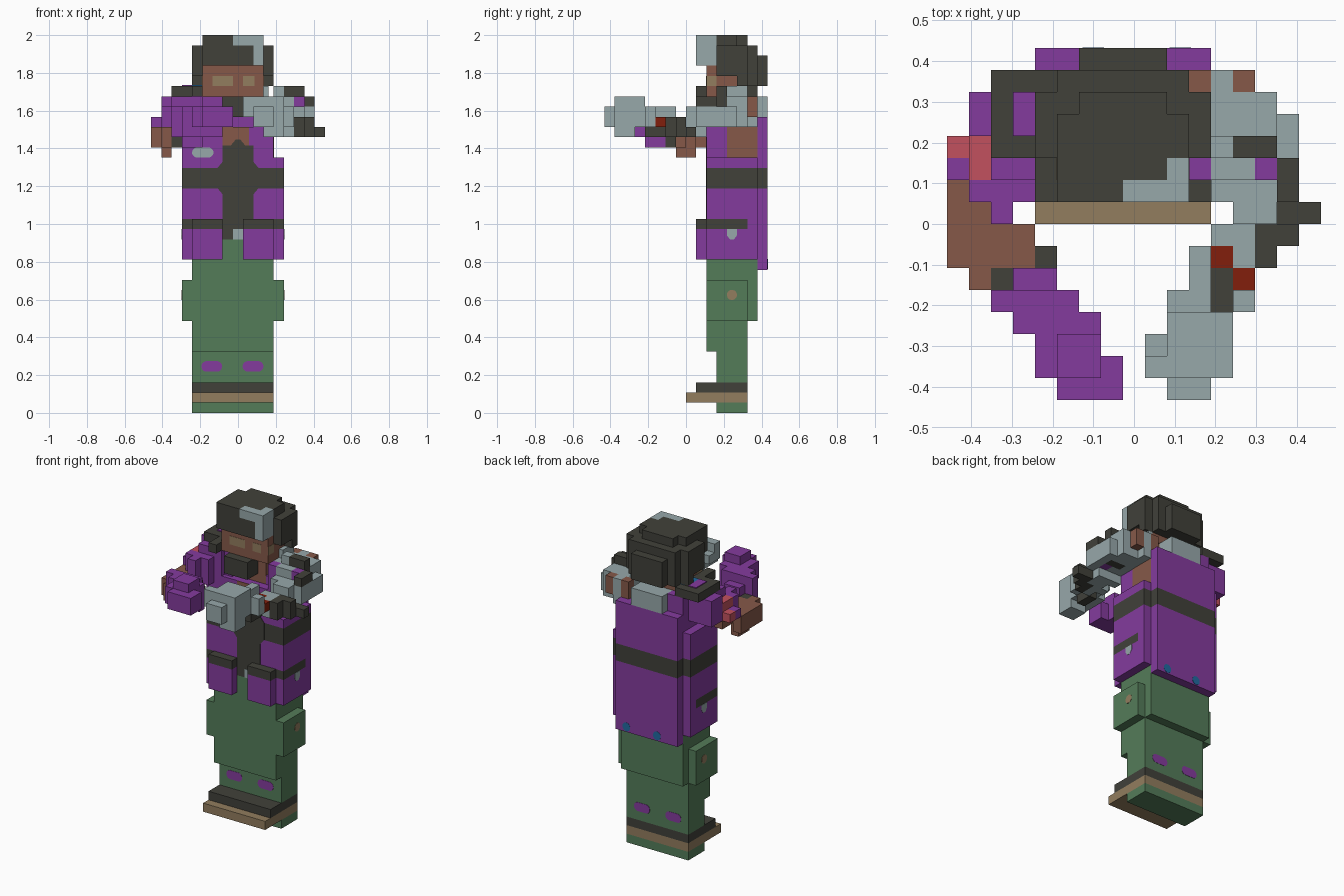
import bpy, bmesh, math

cube = bpy.data.objects.get("Cube")
if cube:
    bpy.data.objects.remove(cube, do_unlink=True)

V = 2 / 37  # size of one block


def pos(i, j, k):
    return ((i - 8.5) * V, (j - 8) * V, k * V)


# Flat colours
def lin(c):
    c /= 255
    return c / 12.92 if c <= 0.04045 else ((c + 0.055) / 1.055) ** 2.4


MATS = {}
for name, rgb in dict(purple=(132, 59, 158), charcoal=(65, 65, 58), green=(84, 124, 89),
                      steel=(151, 168, 170), skin=(134, 89, 73), tan=(146, 125, 94),
                      rose=(194, 81, 94), rust=(130, 30, 12), teal=(32, 106, 160)).items():
    m = bpy.data.materials.new(name)
    col = (*[lin(c) for c in rgb], 1)
    m.diffuse_color = col
    m.use_nodes = True
    m.node_tree.nodes["Principled BSDF"].inputs["Base Color"].default_value = col
    MATS[name] = m


def finish(name, bm, colours):
    bmesh.ops.recalc_face_normals(bm, faces=bm.faces)
    me = bpy.data.meshes.new(name)
    bm.to_mesh(me)
    bm.free()
    for c in colours:
        me.materials.append(MATS[c])
    ob = bpy.data.objects.new(name, me)
    bpy.context.collection.objects.link(ob)


def blocks(name, **groups):
    """Boxes in block units (i0, i1, j0, j1, k0, k1), grouped by colour."""
    bm = bmesh.new()
    for idx, boxes in enumerate(groups.values()):
        for i0, i1, j0, j1, k0, k1 in boxes:
            v = [bm.verts.new(pos(i, j, k)) for i in (i0, i1) for j in (j0, j1) for k in (k0, k1)]
            for q in ((0, 1, 3, 2), (4, 6, 7, 5), (0, 4, 5, 1), (2, 3, 7, 6), (0, 2, 6, 4), (1, 5, 7, 3)):
                bm.faces.new([v[n] for n in q]).material_index = idx
    finish(name, bm, groups.keys())


def plate(name, colour, outline, axis, at, out, lift=0.03):
    """Thin painted detail: outline (u, k) on a wall facing x or y at a given place."""
    bm = bmesh.new()
    rings = []
    for d in (at - 0.03 * out, at + lift * out):
        rings.append([bm.verts.new(pos(u, d, k) if axis == 'y' else pos(d, u, k)) for u, k in outline])
    bm.faces.new(rings[0])
    bm.faces.new(rings[1])
    n = len(outline)
    for a in range(n):
        b = (a + 1) % n
        bm.faces.new((rings[0][a], rings[0][b], rings[1][b], rings[1][a]))
    finish(name, bm, [colour])


def rect(u0, u1, k0, k1):
    return [(u0, k0), (u1, k0), (u1, k1), (u0, k1)]


def pill(u, k, half, r):
    return [(u + (half if math.cos(t) > 0 else -half) + r * math.cos(t), k + r * math.sin(t))
            for t in [math.pi / 8 * (n + 0.5) for n in range(16)]]


# Legs, boots and hips
blocks("boots", green=[(4, 12, 11, 14, 0, 1)], tan=[(4, 12, 8, 14, 1, 2)], charcoal=[(4, 12, 9, 14, 2, 3)])
blocks("trousers", green=[(4, 12, 11, 14, 3, 6), (4, 12, 10, 14, 6, 9), (4, 12, 10, 15, 9, 17)])
for side, i0, wall, out, knee in (("right", 3, 3, -1, 5.93), ("left", 12, 13, 1, 9.97)):
    blocks(side + "_thigh_pocket", green=[(i0, i0 + 1, 10, 14, 9, 13)])
    plate(side + "_pocket_button", "tan", pill(12.5, 11.55, 0, 0.5), 'x', wall, out)
    plate(side + "_knee_patch_front", "purple", pill(knee, 4.55, 0.5, 0.52), 'y', 11, -1)
    plate(side + "_knee_patch_back", "purple", pill(knee, 4.55, 0.5, 0.52), 'y', 14, 1)

# Coat with a dark band around it
blocks("coat_body", purple=[(4, 12, 10, 15, 17, 22), (4, 12, 10, 15, 24, 28), (4, 12, 11, 15, 28, 29)],
       charcoal=[(4, 12, 10, 15, 22, 24)])
blocks("coat_back", purple=[(4, 12, 14, 16, 14, 22), (4, 12, 15, 16, 24, 29), (4, 6, 14, 15, 29, 31)],
       charcoal=[(4, 12, 15, 16, 22, 24)])
blocks("collar_back", steel=[(6, 10, 14, 16, 29, 31)])
for side, i0, top in (("right", 3, 27), ("left", 12, 25)):
    blocks(side + "_coat_side", purple=[(i0, i0 + 1, 14, 15, 15, 19), (i0, i0 + 1, 10, 15, 19, 22),
                                        (i0, i0 + 1, 10, 15, 24, top)],
           charcoal=[(i0, i0 + 1, 10, 15, 22, 24)])
for side, i0, e0, wall, out in (("right", 4, 3, 3, -1), ("left", 9, 12, 13, 1)):
    blocks(side + "_pouch", purple=[(i0, i0 + 3, 9, 14, 15, 18), (e0, e0 + 1, 10, 14, 15, 18)],
           charcoal=[(i0, i0 + 3, 9, 14, 18, 19), (e0, e0 + 1, 10, 14, 18, 19)])
    plate(side + "_pouch_clasp", "steel", [(12, 18), (12, 17.4), (12.3, 17), (12.7, 17), (13, 17.4), (13, 18)],
          'x', wall, out)
for n, u in enumerate((6.65, 10.6)):
    plate("coat_rivet_%d" % n, "teal", pill(u, 14.6, 0, 0.5), 'y', 16, 1)

# Shirt, neckline and badge
plate("neckline", "skin", rect(7, 9.6, 26.2, 28), 'y', 10, -1)
plate("shirt", "charcoal", [(7, 17), (9, 17), (9, 19), (10, 19), (10, 21.4), (10.5, 22), (10.5, 24),
                            (10, 24.6), (10, 26.2), (9.2, 26.2), (8.7, 26.8), (8.3, 26.8), (7.8, 26.2),
                            (7, 26.2), (7, 24.6), (6.5, 24), (6.5, 22), (7, 21.4)], 'y', 10, -1, 0.06)
plate("buckle", "steel", rect(8, 9, 17, 18), 'y', 10, -1, 0.1)
plate("chest_badge", "steel", pill(5.05, 25.5, 0.55, 0.5), 'y', 10, -1)
plate("bare_side", "skin", rect(12, 15, 25, 28), 'x', 12, 1)

# Head
blocks("head", skin=[(5, 11, 10, 14, 31, 34), (6, 10, 11, 14, 28, 31)])
blocks("beard", charcoal=[(6, 9, 9, 11, 29, 31)])
blocks("ear_guards", steel=[(4.5, 5, 12, 14, 31, 32), (11, 11.5, 12, 14, 31, 32)])
plate("right_goggle", "tan", rect(6, 8, 32, 33), 'y', 10, -1)
plate("left_goggle", "tan", rect(9, 10.1, 32, 33), 'y', 10, -1)
plate("left_goggle_side", "tan", rect(10, 11, 32, 33), 'x', 11, 1)
plate("right_goggle_side", "tan", rect(10, 11, 32, 33), 'x', 5, -1)

# Helmet and visor
blocks("helmet", charcoal=[(4, 12, 11, 14, 33, 36), (4, 12, 13, 14, 32, 33), (5, 11, 14, 15, 32, 36),
                           (6, 10, 15, 16, 32, 35), (5, 11, 11, 13, 36, 37), (6, 10, 13, 14, 36, 37)])
blocks("visor", charcoal=[(5, 10, 9, 11, 34, 36), (5, 8, 9, 10, 36, 37), (5, 10, 10, 11, 36, 37)],
       steel=[(8, 11, 9, 10, 36, 37), (10, 11, 10, 11, 36, 37), (10, 11, 9, 11, 34, 36)])

# Right arm: padded shoulder, bare elbow, purple glove
blocks("right_shoulder", purple=[(2, 5, 10, 11, 27, 31), (2, 5, 11, 14, 28, 31), (1, 2, 12, 14, 28, 31),
                                 (3, 4, 12, 14, 32, 32.1), (5, 6, 10.5, 13, 28, 32)],
       charcoal=[(2, 5, 11, 15, 31, 32), (4, 5, 9, 11, 31, 32)], teal=[(4, 5, 12, 14, 32, 32.1)])
blocks("right_upper_arm", purple=[(0, 1, 10, 11, 28, 29), (1, 4, 9, 10, 27, 30), (2, 3, 8, 9, 27, 30)],
       rose=[(1, 2, 10, 12, 29, 30), (0, 1, 11, 12, 28, 29)], skin=[(1, 2, 10, 12, 27, 29)])
blocks("right_elbow", skin=[(1, 2, 5, 6, 26, 28), (0, 4, 6, 8, 26, 28), (1, 2, 7, 9, 25, 26),
                            (0, 2, 8, 9, 26, 28), (0, 1, 9, 10, 26, 28)],
       charcoal=[(2, 3, 5, 6, 26, 28), (4, 5, 6, 7, 26, 28)])
blocks("right_glove", purple=[(5, 8, 0, 1, 28, 30), (4, 7, 1, 4, 28, 30), (7, 8, 1, 2, 28, 30), (5, 7, 1, 3, 30, 31),
                              (3, 7, 3, 4, 27, 30), (2, 6, 4, 5, 27, 30), (3, 5, 4, 6, 26, 29)])

# Left arm: mechanical shoulder, elbow and fist
blocks("left_shoulder", steel=[(12, 14, 10, 11, 28, 31), (12, 13, 11, 12, 28, 32), (15, 16, 11, 12, 28, 30),
                               (12, 15, 12, 14, 28, 31), (15, 16, 12, 13, 28, 30), (12, 13, 14, 15, 28, 31),
                               (11, 12, 11, 14, 28, 31)],
       charcoal=[(13, 15, 11, 12, 28, 32)], purple=[(11, 12, 10, 11, 28, 31), (14, 15, 10, 11, 28, 31)],
       skin=[(11, 12, 14, 15, 29, 31), (13, 14, 14, 15, 29, 31)])
blocks("left_elbow", steel=[(12, 15, 9, 10, 27, 30), (13, 15, 8, 9, 27, 30), (12, 14, 7, 8, 27, 29),
                            (13, 14, 6, 7, 27, 29), (15, 16, 9, 11, 28, 30)],
       charcoal=[(15, 16, 9, 11, 30, 31), (15, 17, 8, 9, 27, 28), (14, 16, 7, 8, 27, 29), (14, 15, 6, 7, 27, 29)])
blocks("left_forearm", steel=[(11, 12, 5, 7, 28, 30), (10, 12, 4, 5, 28, 30), (13, 14, 4, 5, 28, 30)],
       charcoal=[(12, 13, 4, 6, 27, 29)], rust=[(13, 14, 5, 6, 28, 29), (12, 13, 6, 7, 28, 29)])
blocks("left_fist", steel=[(10, 12, 0, 1, 28, 30), (9, 13, 1, 3, 29, 30), (9, 12, 1, 2, 30, 31),
                           (10, 13, 1, 4, 28, 31), (11, 13, 1, 3, 27, 28)])
